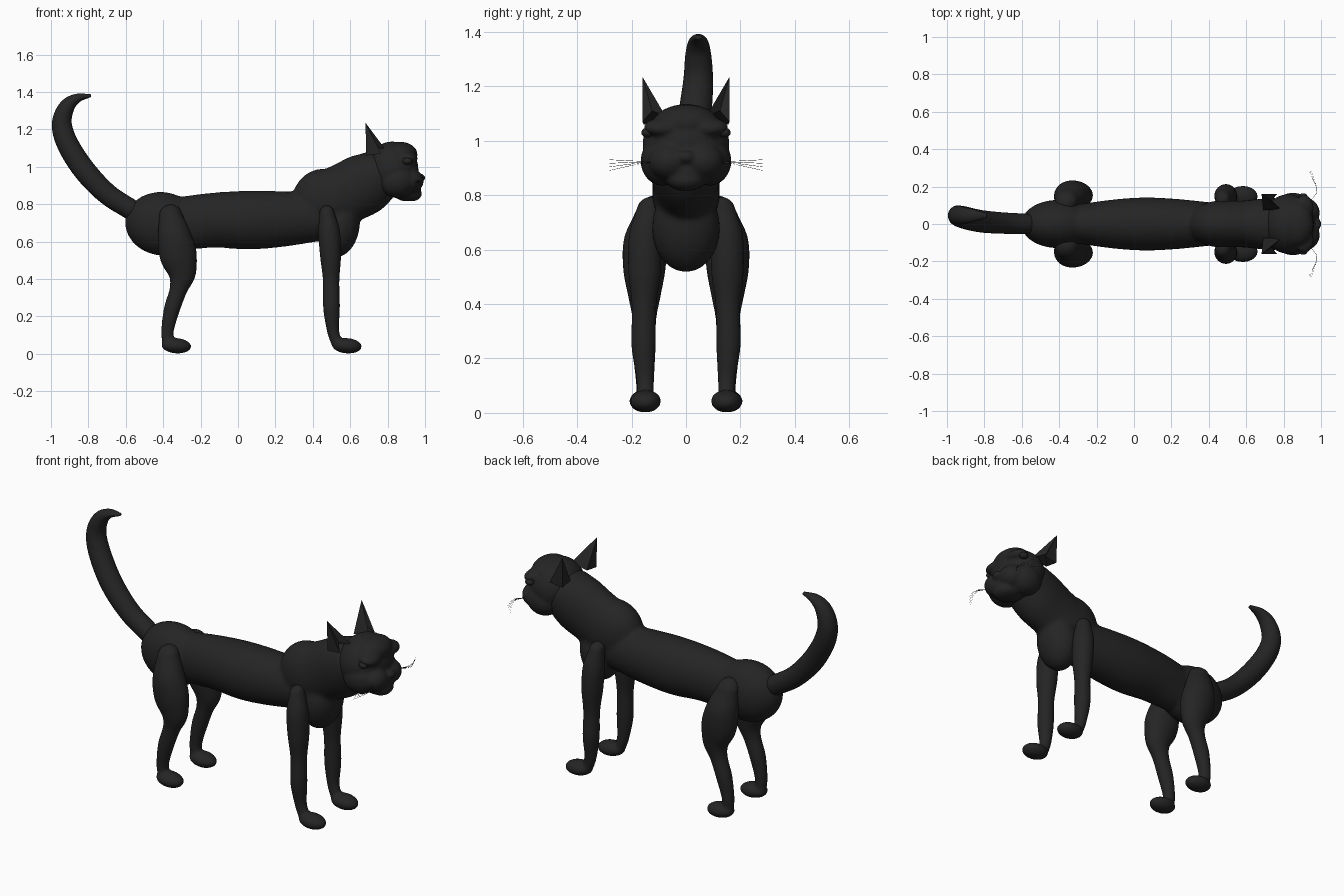
import bpy, bmesh, math
from mathutils import Vector, Matrix

if "Cube" in bpy.data.objects:
    bpy.data.objects.remove(bpy.data.objects["Cube"])

fur = bpy.data.materials.new("black fur")
fur.use_nodes = True
COLOUR = (0.018, 0.018, 0.018, 1)
fur.diffuse_color = COLOUR
fur.node_tree.nodes["Principled BSDF"].inputs["Base Color"].default_value = COLOUR


def spline(rows, steps):
    """Catmull-Rom samples through rows of numbers."""
    pts = [Vector(r) for r in rows]
    pts = [pts[0] * 2 - pts[1]] + pts + [pts[-1] * 2 - pts[-2]]
    out = []
    for a, b, c, d in zip(pts, pts[1:], pts[2:], pts[3:]):
        for i in range(steps):
            t = i / steps
            out.append((b * 2 + (c - a) * t + (a * 2 - b * 5 + c * 4 - d) * t ** 2
                        + (b * 3 - a - c * 3 + d) * t ** 3) / 2)
    return out + [pts[-2]]


def loft(bm, rows, steps=6, sides=28, cap=0.5):
    """Oval tube through rows of (x, y, z, half width, half depth), ends rounded."""
    samples = spline(rows, steps)
    rings = []
    last = len(samples) - 1
    for i, s in enumerate(samples):
        p = Vector(s[:3])
        q, r = Vector(samples[max(i - 1, 0)][:3]), Vector(samples[min(i + 1, last)][:3])
        t = (r - q).normalized()
        up = t.cross(Vector((0, 1, 0))).normalized()
        angles = [0]
        if i == 0:
            angles = [-80, -60, -40, -20, 0]
        elif i == last:
            angles = [0, 20, 40, 60, 80]
        for deg in angles:
            a = math.radians(deg)
            c = p + t * math.sin(a) * s[4] * cap
            rings.append([bm.verts.new(c + (Vector((0, 1, 0)) * s[3] * math.cos(k)
                                            + up * s[4] * math.sin(k)) * math.cos(a))
                          for k in (math.tau * j / sides for j in range(sides))])
    for a, b in zip(rings, rings[1:]):
        for j in range(sides):
            k = (j + 1) % sides
            bm.faces.new((a[j], a[k], b[k], b[j]))
    bm.faces.new(rings[0])
    bm.faces.new(rings[-1])


def ball(bm, centre, radii, tilt=0):
    """Ellipsoid, tilted about the y axis by degrees."""
    m = (Matrix.Translation(centre) @ Matrix.Rotation(math.radians(tilt), 4, 'Y')
         @ Matrix.Diagonal((*radii, 1)))
    bmesh.ops.create_uvsphere(bm, u_segments=28, v_segments=18, radius=1, matrix=m)


def finish(bm, name, blend=0, voxel=0.012):
    """Turn the bmesh into a smooth object, fusing its pieces when blend is set."""
    bmesh.ops.recalc_face_normals(bm, faces=bm.faces)
    for f in bm.faces:
        f.smooth = True
    mesh = bpy.data.meshes.new(name)
    bm.to_mesh(mesh)
    bm.free()
    mesh.materials.append(fur)
    ob = bpy.data.objects.new(name, mesh)
    bpy.context.collection.objects.link(ob)
    if blend:
        fuse = ob.modifiers.new("fuse", 'REMESH')
        fuse.mode, fuse.voxel_size, fuse.use_smooth_shade = 'VOXEL', voxel, True
        soft = ob.modifiers.new("soften", 'SMOOTH')
        soft.iterations, soft.factor = blend, 0.5
    return ob


# Torso, hips, shoulders, chest and neck
bm = bmesh.new()
loft(bm, [(-0.5, 0, 0.7, 0.08, 0.11), (-0.3, 0, 0.7, 0.105, 0.14), (-0.12, 0, 0.715, 0.13, 0.147),
          (0.05, 0, 0.715, 0.142, 0.157), (0.22, 0, 0.72, 0.135, 0.15), (0.42, 0, 0.73, 0.115, 0.13)])
ball(bm, (-0.405, 0, 0.695), (0.2, 0.13, 0.17), 8)
ball(bm, (0.46, 0, 0.82), (0.17, 0.125, 0.17))
ball(bm, (0.545, 0, 0.68), (0.105, 0.125, 0.165), 10)
loft(bm, [(0.46, 0, 0.8, 0.125, 0.17), (0.58, 0, 0.86, 0.125, 0.165),
          (0.68, 0, 0.91, 0.135, 0.165), (0.76, 0, 0.96, 0.14, 0.14)])
finish(bm, "body", 6)

# Head with cheeks, muzzle, brows, nose and chin
bm = bmesh.new()
ball(bm, (0.825, 0, 0.985), (0.14, 0.16, 0.15))
ball(bm, (0.9, 0, 0.885), (0.08, 0.09, 0.07))
ball(bm, (0.925, 0, 0.855), (0.058, 0.07, 0.04))
ball(bm, (0.975, 0, 0.94), (0.026, 0.035, 0.024))
ball(bm, (0.87, 0, 1.065), (0.09, 0.12, 0.068))
for s in (-1, 1):
    ball(bm, (0.915, s * 0.06, 0.925), (0.078, 0.08, 0.068))
    ball(bm, (0.85, s * 0.085, 0.925), (0.1, 0.082, 0.09))
    ball(bm, (0.91, s * 0.085, 1.05), (0.052, 0.07, 0.032), 12)
finish(bm, "head", 3, 0.009)

# Tail, curling up and forward to a point
bm = bmesh.new()
loft(bm, [(-0.57, 0, 0.77, 0.055, 0.055), (-0.7, 0.005, 0.855, 0.057, 0.057),
          (-0.82, 0.015, 0.98, 0.06, 0.06), (-0.91, 0.035, 1.12, 0.06, 0.058),
          (-0.942, 0.045, 1.23, 0.054, 0.053), (-0.915, 0.045, 1.32, 0.047, 0.042),
          (-0.86, 0.045, 1.366, 0.034, 0.025), (-0.79, 0.045, 1.38, 0.012, 0.008)], cap=0.6)
finish(bm, "tail")

for s, side in ((1, "left"), (-1, "right")):
    # Front leg and paw
    bm = bmesh.new()
    loft(bm, [(0.475, s * 0.135, 0.755, 0.045, 0.04), (0.487, s * 0.15, 0.65, 0.06, 0.058),
              (0.495, s * 0.152, 0.52, 0.06, 0.056), (0.498, s * 0.154, 0.39, 0.045, 0.044),
              (0.5, s * 0.156, 0.25, 0.045, 0.045), (0.507, s * 0.15, 0.13, 0.033, 0.033),
              (0.525, s * 0.148, 0.065, 0.03, 0.03)], cap=1)
    ball(bm, (0.582, s * 0.148, 0.043), (0.08, 0.056, 0.041), 4)
    finish(bm, side + "_front_leg", 3, 0.009)

    # Hind leg with heavy thigh, and paw
    bm = bmesh.new()
    loft(bm, [(-0.36, s * 0.125, 0.74, 0.06, 0.062), (-0.342, s * 0.148, 0.64, 0.08, 0.088),
              (-0.32, s * 0.153, 0.53, 0.078, 0.1), (-0.3, s * 0.153, 0.43, 0.06, 0.076),
              (-0.318, s * 0.153, 0.345, 0.044, 0.048), (-0.353, s * 0.154, 0.24, 0.042, 0.043),
              (-0.376, s * 0.152, 0.13, 0.034, 0.034), (-0.375, s * 0.15, 0.065, 0.03, 0.032)], cap=1)
    ball(bm, (-0.33, s * 0.152, 0.043), (0.08, 0.056, 0.041), 4)
    finish(bm, side + "_hind_leg", 3, 0.009)

    # Pointed ear: a thick leaf with a hollow front
    bm = bmesh.new()
    tip = bm.verts.new((0.682, s * 0.16, 1.235))
    base = [bm.verts.new(p) for p in ((0.685, s * 0.155, 1.06), (0.69, s * 0.075, 1.07),
                                      (0.79, s * 0.075, 1.09), (0.765, s * 0.16, 1.07))]
    hollow = bm.verts.new((0.735, s * 0.125, 1.11))
    rim = base[0], base[1], base[2], hollow, base[3]
    for a, b in zip(rim, rim[1:] + rim[:1]):
        bm.faces.new((a, b, tip))
    bm.faces.new(rim)
    ear = finish(bm, side + "_ear")
    for f in ear.data.polygons:
        f.use_smooth = False

    # Eye
    bm = bmesh.new()
    ball(bm, (0.905, s * 0.142, 1.03), (0.025, 0.022, 0.018))
    finish(bm, side + "_eye")

    # Whiskers
    bm = bmesh.new()
    for i in range(4):
        loft(bm, [(0.94, s * 0.12, 0.92, 0.001, 0.001), (0.978, s * 0.18, 0.925 - i * 0.004, 0.001, 0.001),
                  (0.95 - i * 0.005, s * 0.28, 0.93 - i * 0.013, 0.0007, 0.0007)], 4, 5)
    finish(bm, side + "_whiskers")
